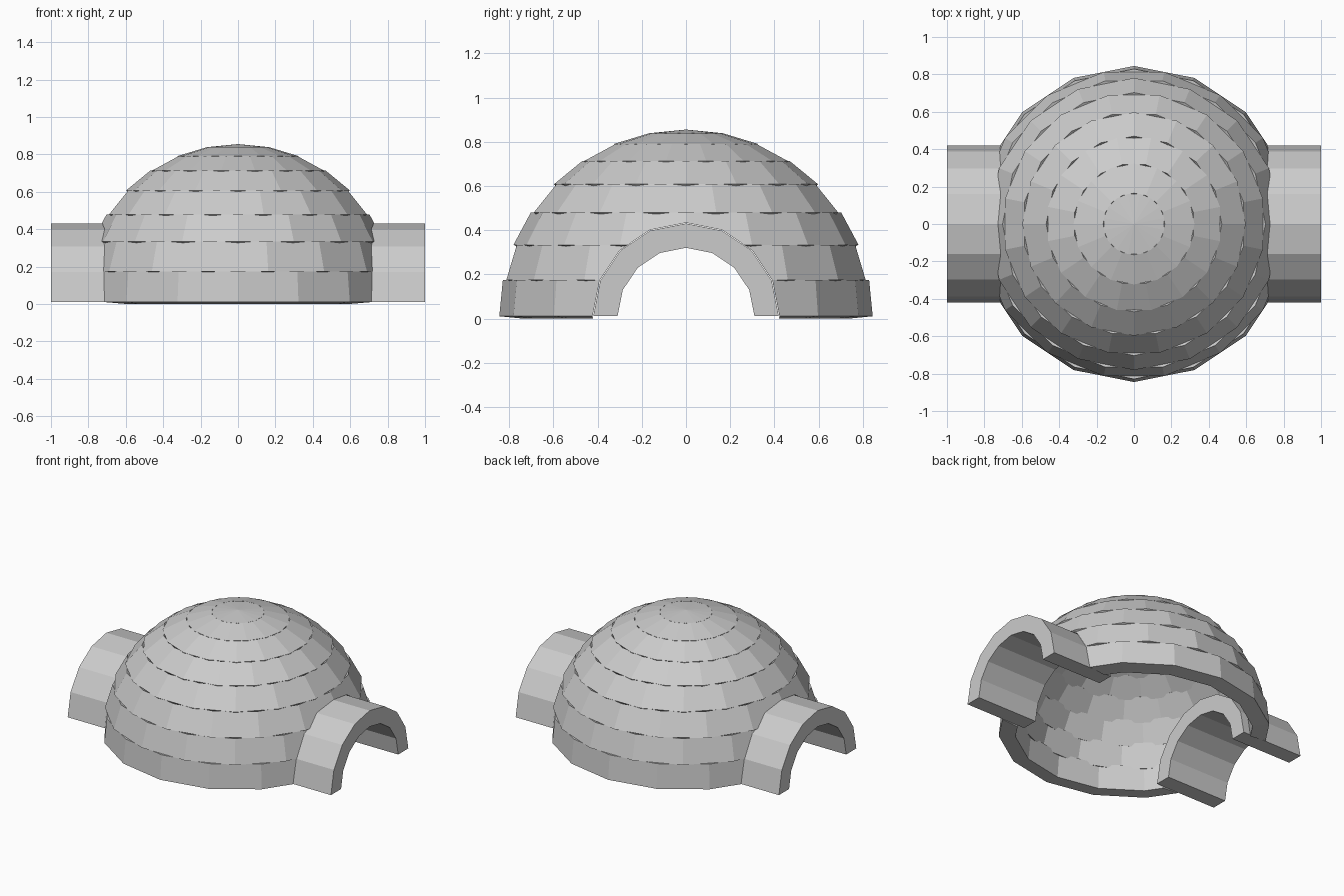
import bpy, bmesh
from math import sin, cos, pi

if "Cube" in bpy.data.objects:
    bpy.data.objects.remove(bpy.data.objects["Cube"])

R, BASE, WALL = 0.845, 0.0105, 0.105   # dome radius, base height, wall thickness
SIDES, ROWS = 16, 8
STEP = 2 * pi / SIDES


def make_object(name, bm):
    bmesh.ops.recalc_face_normals(bm, faces=bm.faces[:])
    mesh = bpy.data.meshes.new(name)
    bm.to_mesh(mesh)
    bm.free()
    obj = bpy.data.objects.new(name, mesh)
    bpy.context.collection.objects.link(obj)
    return obj


def extrude_x(name, profile_faces, x0, x1):
    """Prism along x from a list of (y, z) polygons sharing corners."""
    bm = bmesh.new()
    for poly in profile_faces:
        bm.faces.new([bm.verts.new((x0, y, z)) for y, z in poly])
    bmesh.ops.remove_doubles(bm, verts=bm.verts[:], dist=1e-5)
    res = bmesh.ops.extrude_face_region(bm, geom=bm.faces[:], use_keep_orig=True)
    moved = [v for v in res["geom"] if isinstance(v, bmesh.types.BMVert)]
    bmesh.ops.translate(bm, verts=moved, vec=(x1 - x0, 0, 0))
    return make_object(name, bm)


def arc_point(r, i):
    return (r * cos(i * STEP), BASE + r * sin(i * STEP))


# Cutter for the two doorways
cutter = extrude_x("doorway_cutter", [[arc_point(0.423, i) for i in range(SIDES)]], -1.2, 1.2)
cutter.hide_render = True
cutter.hide_viewport = False
cutter.display_type = 'WIRE'

# Dome: block rows, every other one turned by half a block
for row in range(ROWS):
    bm = bmesh.new()
    turn = STEP / 2 * (row % 2)
    rings = []
    for k in (row, row + 1):
        e = k * (pi / 2) / ROWS
        r, z = R * cos(e), BASE + R * sin(e)
        if k == ROWS:
            rings.append([bm.verts.new((0, 0, z))] * SIDES)
        else:
            rings.append([bm.verts.new((r * cos(i * STEP + turn), r * sin(i * STEP + turn), z))
                          for i in range(SIDES)])
    low, high = rings
    for i in range(SIDES):
        j = (i + 1) % SIDES
        corners = [low[i], low[j], high[j]]
        if high[i] is not high[j]:
            corners.append(high[i])
        bm.faces.new(corners)
    for f in bm.faces:                      # make faces point outward
        f.normal_update()
        if f.normal.dot(f.calc_center_median()) < 0:
            f.normal_flip()
    mesh = bpy.data.meshes.new("dome_row")
    bm.to_mesh(mesh)
    bm.free()
    obj = bpy.data.objects.new(f"dome_row_{row + 1}", mesh)
    bpy.context.collection.objects.link(obj)
    solid = obj.modifiers.new("thickness", 'SOLIDIFY')
    solid.thickness = WALL
    solid.offset = -1
    if row < 4:
        cut = obj.modifiers.new("doorways", 'BOOLEAN')
        cut.operation = 'DIFFERENCE'
        cut.solver = 'EXACT'
        cut.object = cutter

# Entrance tunnels on both sides
arch = [[arc_point(0.42, i), arc_point(0.42, i + 1), arc_point(0.31, i + 1), arc_point(0.31, i)]
        for i in range(SIDES // 2)]
for side, name in ((1, "right_tunnel"), (-1, "left_tunnel")):
    extrude_x(name, arch, side * 0.54, side * 1.0)
